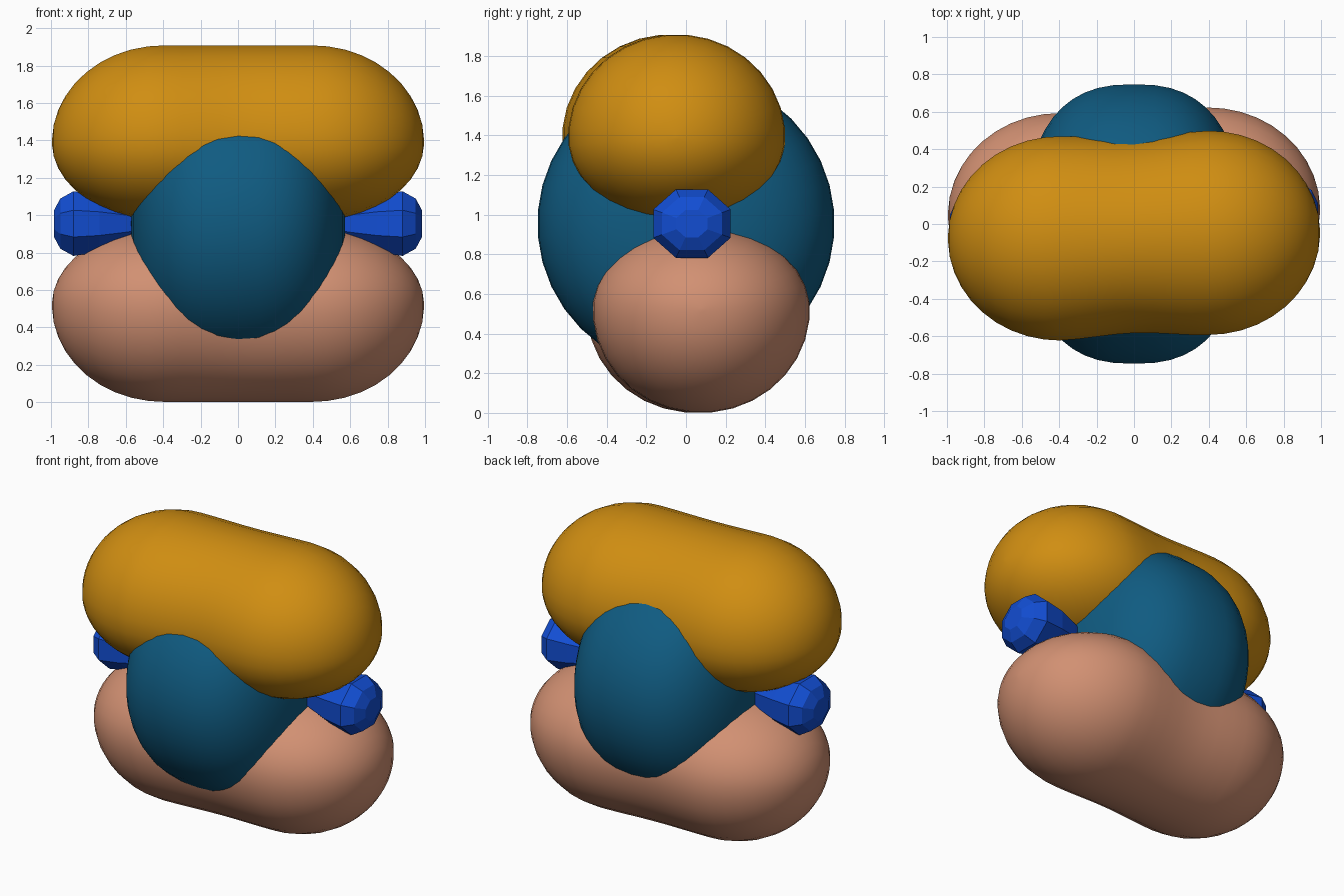
import bpy, bmesh, math

if "Cube" in bpy.data.objects:
    bpy.data.objects.remove(bpy.data.objects["Cube"])

MID_Z = 0.955


def material(name, rgb):
    mat = bpy.data.materials.new(name)
    mat.use_nodes = True
    mat.diffuse_color = (*rgb, 1)
    bsdf = next(n for n in mat.node_tree.nodes if n.type == 'BSDF_PRINCIPLED')
    bsdf.inputs["Base Color"].default_value = (*rgb, 1)
    return mat


gold = material("gold", (0.63, 0.27, 0.006))
salmon = material("salmon", (0.64, 0.28, 0.17))
teal = material("teal", (0.005, 0.105, 0.22))
blue = material("blue", (0.006, 0.075, 0.65))


def loft(name, rings, sides, mat, sign=1, smooth=True):
    """Skin oval rings along x; each ring is (x, centre y, centre z, side, top, bottom radius).
    sign -1 turns the part through the model's centre."""
    bm = bmesh.new()
    loops = []
    for x, cy, cz, ry, up, down in rings:
        loop = []
        for i in range(sides):
            a = 2 * math.pi * (i + 0.5) / sides
            s = math.sin(a)
            y = cy + ry * math.cos(a)
            z = cz + s * (up if s > 0 else down)
            loop.append(bm.verts.new((sign * x, sign * y, MID_Z + sign * z)))
        loops.append(loop)
    for a, b in zip(loops, loops[1:]):
        for i in range(sides):
            j = (i + 1) % sides
            bm.faces.new((a[i], a[j], b[j], b[i]))
    bm.faces.new(loops[0])
    bm.faces.new(loops[-1])
    bmesh.ops.recalc_face_normals(bm, faces=bm.faces)
    for f in bm.faces:
        f.smooth = smooth
    mesh = bpy.data.meshes.new(name)
    bm.to_mesh(mesh)
    bm.free()
    mesh.materials.append(mat)
    obj = bpy.data.objects.new(name, mesh)
    bpy.context.collection.objects.link(obj)
    return obj


# Long rounded lobes: domed ends, slightly pinched waist
def lobe_rings():
    stations = [(-0.4 - 0.595 * math.cos(t), math.sin(t))
                for t in (math.pi / 2 * (k + 0.15) / 10 for k in range(10))]
    stations += [(x, 1.0) for x in (-0.4, -0.3, -0.2, -0.1, 0)]
    stations += [(-x, r) for x, r in reversed(stations[:-1])]
    rings = []
    for x, r in stations:
        lean = max(-1, min(1, x / 0.4))
        pinch = 0.025 * (1 + math.cos(math.pi * lean)) / 2
        rings.append((x, -0.062 + 0.015 * lean, 0.435,
                      r * (0.548 - pinch), r * 0.52, r * 0.42))
    return rings


loft("upper_lobe", lobe_rings(), 32, gold)
loft("lower_lobe", lobe_rings(), 32, salmon, sign=-1)

# Fat barrel-like core
core = []
for k in range(25):
    c = -math.cos(math.pi * (k + 0.1) / 24.2)
    s = math.sqrt(1 - c * c)
    x = 0.575 * math.copysign(abs(c) ** 0.8, c)
    r = 0.75 * s ** 0.8
    core.append((x, 0, 0, r, r, r))
loft("central_core", core, 36, teal)

# Faceted studs at both ends, tapering inwards
stud = [(x, 0.03, 0, r * 1.13, r, r) for x, r in
        ((0.4, 0.05), (0.6, 0.12), (0.74, 0.165), (0.88, 0.187), (0.95, 0.145), (0.985, 0.075))]
for name, sign in (("left_stud", 1), ("right_stud", -1)):
    loft(name, stud, 8, blue, sign, smooth=False)
